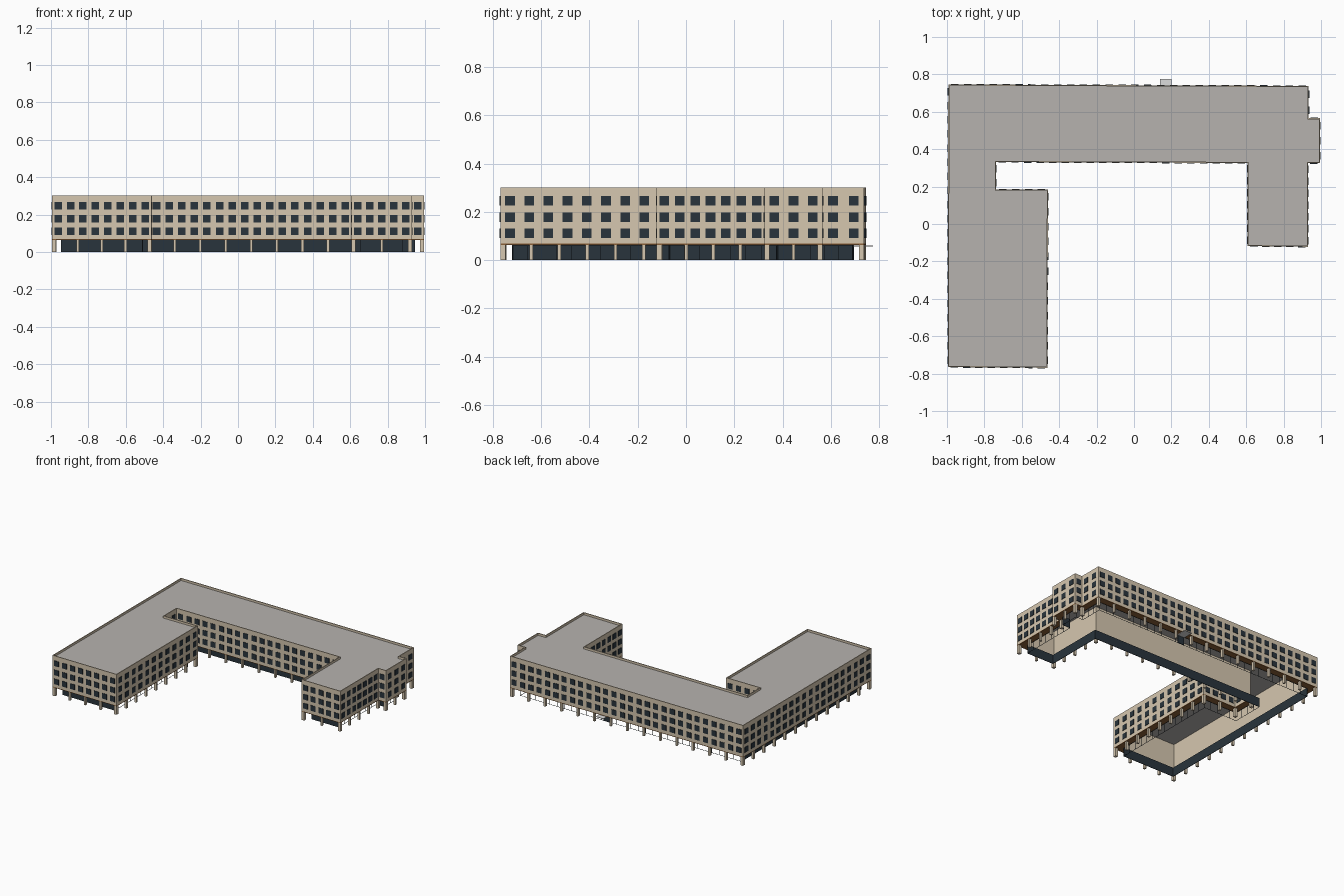
import bpy, bmesh
from mathutils import Vector, Matrix

cube = bpy.data.objects.get("Cube")
if cube:
    bpy.data.objects.remove(cube)


def material(name, rgb):
    m = bpy.data.materials.new(name)
    m.use_nodes = True
    m.diffuse_color = (*rgb, 1)
    m.node_tree.nodes["Principled BSDF"].inputs["Base Color"].default_value = (*rgb, 1)
    return m


BEIGE = material("beige_stone", (0.67, 0.57, 0.43))
GREY = material("grey_roofing", (0.47, 0.45, 0.43))
GLASS = material("dark_glass", (0.022, 0.034, 0.045))
BROWN = material("brown_soffit", (0.26, 0.12, 0.04))
PALE = material("pale_canopy", (0.72, 0.72, 0.72))

# Footprint corners, counterclockwise; each with the window and column bay
# counts of the wall that starts there
PLAN = [
    (-0.995, -0.765, 8, 4), (-0.463, -0.769, 12, 8), (-0.46, 0.185, 4, 2),
    (-0.737, 0.185, 2, 1), (-0.737, 0.331, 20, 10), (0.607, 0.326, 7, 4),
    (0.607, -0.118, 5, 2), (0.93, -0.122, 7, 4), (0.93, 0.325, 1, 1),
    (0.994, 0.325, 3, 2), (0.994, 0.566, 1, 1), (0.934, 0.566, 2, 1),
    (0.934, 0.738, 28, 14), (-0.993, 0.746, 20, 12),
]
CORNERS = [Vector((p[0], p[1])) for p in PLAN]
N = len(CORNERS)
SILL, TOP, ROOF, INSET = 0.068, 0.301, 0.285, 0.05


def finish(name, bm, mat):
    bmesh.ops.recalc_face_normals(bm, faces=bm.faces)
    mesh = bpy.data.meshes.new(name)
    bm.to_mesh(mesh)
    bm.free()
    mesh.materials.append(mat)
    ob = bpy.data.objects.new(name, mesh)
    bpy.context.collection.objects.link(ob)


def offset(d):
    """Footprint moved inward by d with mitred corners."""
    out = []
    for i, c in enumerate(CORNERS):
        a = (c - CORNERS[i - 1]).normalized()
        b = (CORNERS[(i + 1) % N] - c).normalized()
        na, nb = Vector((-a.y, a.x)), Vector((-b.y, b.x))
        out.append(c + (na + nb) * d / (1 + na.dot(nb)))
    return out


def ring(name, profile, mat):
    """Sweep a closed (inset, height) profile round the footprint."""
    bm = bmesh.new()
    loops = [[bm.verts.new((p.x, p.y, z)) for p in offset(d)] for d, z in profile]
    for k, low in enumerate(loops):
        high = loops[(k + 1) % len(loops)]
        for i in range(N):
            j = (i + 1) % N
            bm.faces.new((low[i], low[j], high[j], high[i]))
    finish(name, bm, mat)


def box(bm, p, along, size, z0, z1):
    """Box centred on p in plan, its length turned to face along a wall."""
    side = Vector((-along.y, along.x))
    m = Matrix((
        (along.x * size[0], side.x * size[1], 0, p.x),
        (along.y * size[0], side.y * size[1], 0, p.y),
        (0, 0, z1 - z0, (z0 + z1) / 2),
        (0, 0, 0, 1)))
    bmesh.ops.create_cube(bm, size=1, matrix=m)


def walls(points):
    for i in range(N):
        p, q = points[i], points[(i + 1) % N]
        yield p, q, (q - p).normalized(), (q - p).length, PLAN[i][2], PLAN[i][3]


# Upper wall shell, soffit and roof
ring("upper_walls", [(0, SILL), (0, TOP), (0.006, TOP), (0.006, SILL)], BEIGE)
ring("soffit", [(0, SILL - 0.005), (0, SILL), (INSET, SILL), (INSET, SILL - 0.005)], BROWN)
bm = bmesh.new()
bm.faces.new([bm.verts.new((p.x, p.y, ROOF)) for p in offset(0.004)])
finish("roof", bm, GREY)

# Three rows of windows on every wall
bm = bmesh.new()
for p, q, along, length, count, bays in walls(CORNERS):
    for k in range(count):
        c = p.lerp(q, (k + 0.5) / count)
        for z in (0.091, 0.158, 0.226):
            box(bm, c, along, (0.04, 0.006), z, z + 0.04)
finish("windows", bm, GLASS)

# Columns below the outer walls, heavier at the corners
bm = bmesh.new()
for p, q, along, length, count, bays in walls(offset(0.011)):
    box(bm, p, along, (0.021, 0.021), 0, SILL)
    for k in range(1, bays):
        box(bm, p.lerp(q, k / bays), along, (0.014, 0.018), 0, SILL)
finish("columns", bm, BEIGE)

# Recessed ground floor: solid glazing on some sides, open frames on the rest
glazing, frames = bmesh.new(), bmesh.new()
for p, q, along, length, count, bays in walls(offset(INSET)):
    mid = (p + q) / 2
    if along.x > 0.5 or along.y < -0.5:
        box(glazing, mid, along, (length, 0.003), 0, SILL)
    else:
        box(frames, mid, along, (length, 0.002), 0, 0.002)
        box(frames, mid, along, (length, 0.002), SILL - 0.007, SILL)
        posts = max(1, round(length / 0.06))
        for k in range(posts + 1):
            box(frames, p.lerp(q, k / posts), along, (0.002, 0.002), 0, SILL)
finish("ground_glazing", glazing, GLASS)
finish("ground_frames", frames, GLASS)

# Entrance door and canopy at the back
bm = bmesh.new()
box(bm, Vector((0.168, 0.692)), Vector((1, 0)), (0.05, 0.006), 0, SILL)
finish("entrance_door", bm, GLASS)
bm = bmesh.new()
box(bm, Vector((0.17, 0.735)), Vector((1, 0)), (0.062, 0.08), 0.057, 0.06)
finish("entrance_canopy", bm, PALE)
